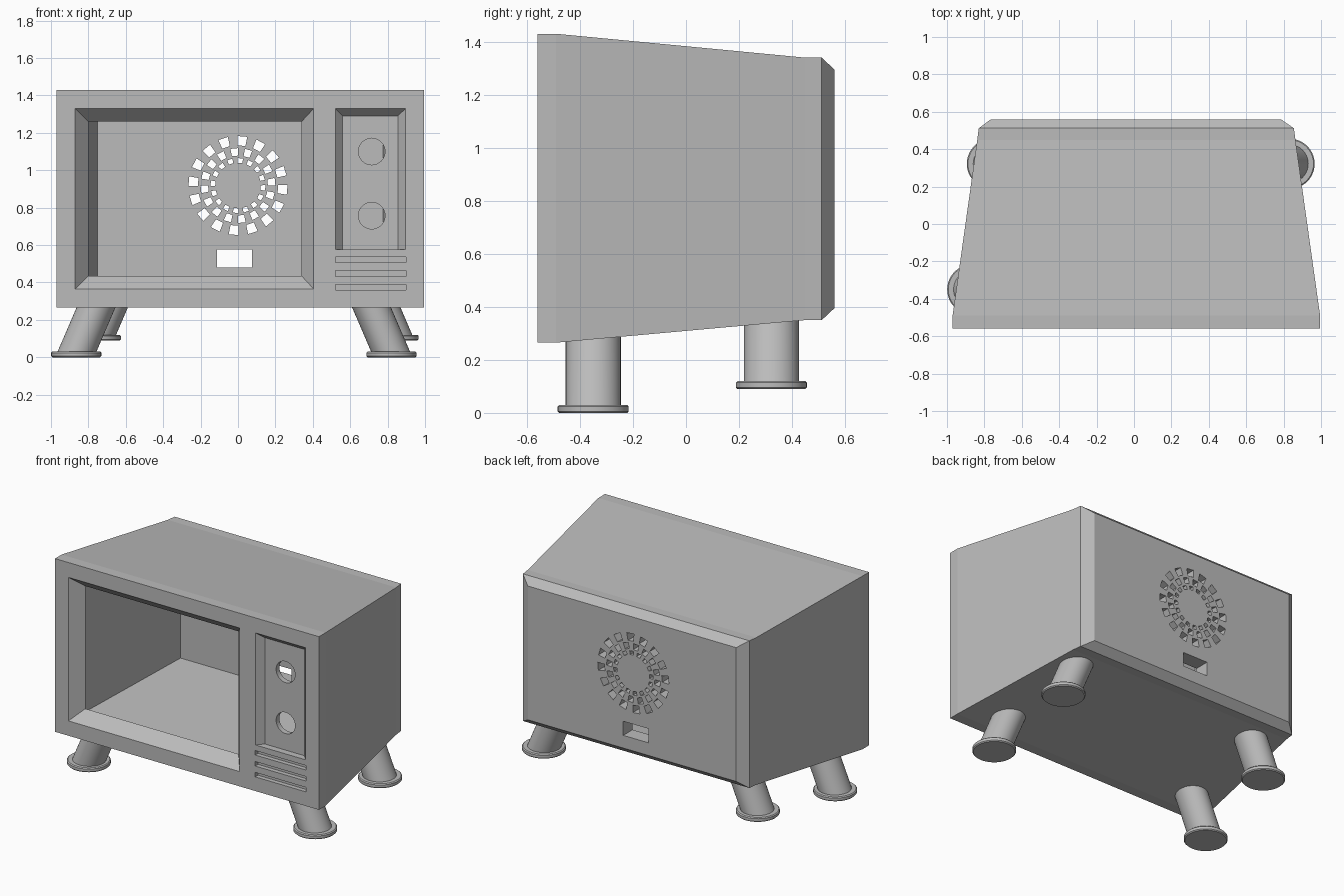
import bpy, bmesh
from math import sin, cos, pi, radians
from mathutils import Vector

if "Cube" in bpy.data.objects:
    bpy.data.objects.remove(bpy.data.objects["Cube"], do_unlink=True)

grey = bpy.data.materials.new("plain_grey")
grey.use_nodes = True
grey.diffuse_color = (0.5, 0.5, 0.5, 1)
grey.node_tree.nodes["Principled BSDF"].inputs["Base Color"].default_value = (0.5, 0.5, 0.5, 1)


def loft(bm, rings):
    """Closed solid through rings of points of equal count."""
    loops = [[bm.verts.new(p) for p in ring] for ring in rings]
    n = len(loops[0])
    faces = [bm.faces.new(loops[0]), bm.faces.new(loops[-1][::-1])]
    for a, b in zip(loops, loops[1:]):
        faces += [bm.faces.new((a[i], b[i], b[(i + 1) % n], a[(i + 1) % n])) for i in range(n)]
    bmesh.ops.recalc_face_normals(bm, faces=faces)


def rect(y, x0, x1, z0, z1):
    return [(x0, y, z0), (x1, y, z0), (x1, y, z1), (x0, y, z1)]


def disc(center, radius, flat=True, n=40):
    c = Vector(center)
    pts = [(radius * cos(2 * pi * i / n), radius * sin(2 * pi * i / n)) for i in range(n)]
    return [c + (Vector((u, v, 0)) if flat else Vector((u, 0, v))) for u, v in pts]


def make(name, solids):
    bm = bmesh.new()
    for rings in solids:
        loft(bm, rings)
    mesh = bpy.data.meshes.new(name)
    bm.to_mesh(mesh)
    bm.free()
    mesh.materials.append(grey)
    obj = bpy.data.objects.new(name, mesh)
    bpy.context.collection.objects.link(obj)
    return obj


# Tapered cabinet with a straight front rim and chamfered back
cabinet = make("cabinet", [[
    rect(-0.56, -0.97, 0.995, 0.265, 1.43),
    rect(-0.49, -0.97, 0.995, 0.265, 1.43),
    rect(0.45, -0.838, 0.863, 0.35, 1.34),
    rect(0.512, -0.83, 0.855, 0.35, 1.34),
    rect(0.56, -0.765, 0.785, 0.395, 1.295),
]])

# Hollow inside
cavity = [[rect(-0.48, -0.89, 0.915, 0.345, 1.35),
           rect(0.46, -0.75, 0.775, 0.43, 1.26)]]

# Screen opening with sloped frame, and recessed control panel
openings = [
    [rect(-0.57, -0.879, 0.413, 0.356, 1.339),
     rect(-0.48, -0.80, 0.34, 0.435, 1.26),
     rect(-0.40, -0.80, 0.34, 0.435, 1.26)],
    [rect(-0.57, 0.513, 0.904, 0.575, 1.338),
     rect(-0.515, 0.56, 0.855, 0.575, 1.29)],
]

# Grooves under the panel
for z in (0.375, 0.448, 0.522):
    openings.append([rect(-0.57, 0.52, 0.897, z - 0.015, z + 0.015),
                     rect(-0.53, 0.52, 0.897, z - 0.015, z + 0.015)])

# Back vent: three rings of wedge holes, and a socket slot
for r0, r1, start in ((0.215, 0.265, 85), (0.16, 0.2, 96), (0.122, 0.147, 85)):
    for i in range(16):
        a = radians(start + 22.5 * i)
        wedge = [(r0, a - 0.1), (r1, a - 0.1), (r1, a + 0.1), (r0, a + 0.1)]
        openings.append([[(r * cos(t), y, 0.918 + r * sin(t)) for r, t in wedge]
                         for y in (0.42, 0.6)])
openings.append([rect(y, -0.112, 0.075, 0.48, 0.575) for y in (0.42, 0.6)])

# Round knob holes
knobs = [[disc((0.715, y, z), 0.071, False) for y in (-0.6, -0.4)] for z in (0.757, 1.1)]

cutters = [make("cutter", solids) for solids in (cavity, openings, knobs)]
for cutter in cutters:
    cutter.hide_render = True
    mod = cabinet.modifiers.new("cut", "BOOLEAN")
    mod.operation = "DIFFERENCE"
    mod.solver = "EXACT"
    mod.object = cutter
bpy.context.view_layer.update()
carved = cabinet.evaluated_get(bpy.context.evaluated_depsgraph_get())
mesh = bpy.data.meshes.new_from_object(carved)
cabinet.modifiers.clear()
cabinet.data = mesh
for cutter in cutters:
    bpy.data.objects.remove(cutter, do_unlink=True)

# Slanted legs with flat round feet
for name, x, y, z, side in (("front_right", -0.865, -0.35, 0, -1),
                            ("front_left", 0.82, -0.35, 0, 1),
                            ("back_right", -0.76, 0.322, 0.09, -1),
                            ("back_left", 0.832, 0.322, 0.09, 1)):
    rise = 0.29
    leg = make(name + "_leg", [[disc((x, y, z + 0.02), 0.104),
                                disc((x - side * 0.43 * rise, y, z + 0.02 + rise), 0.104)]])
    foot = make(name + "_foot", [[disc((x, y, z), 0.128),
                                  disc((x, y, z + 0.006), 0.134),
                                  disc((x, y, z + 0.024), 0.134),
                                  disc((x, y, z + 0.03), 0.128)]])
    bpy.ops.object.select_all(action="DESELECT")
    for obj in (leg, foot):
        obj.select_set(True)
    bpy.context.view_layer.objects.active = leg
    bpy.ops.object.shade_smooth_by_angle(angle=radians(30))
